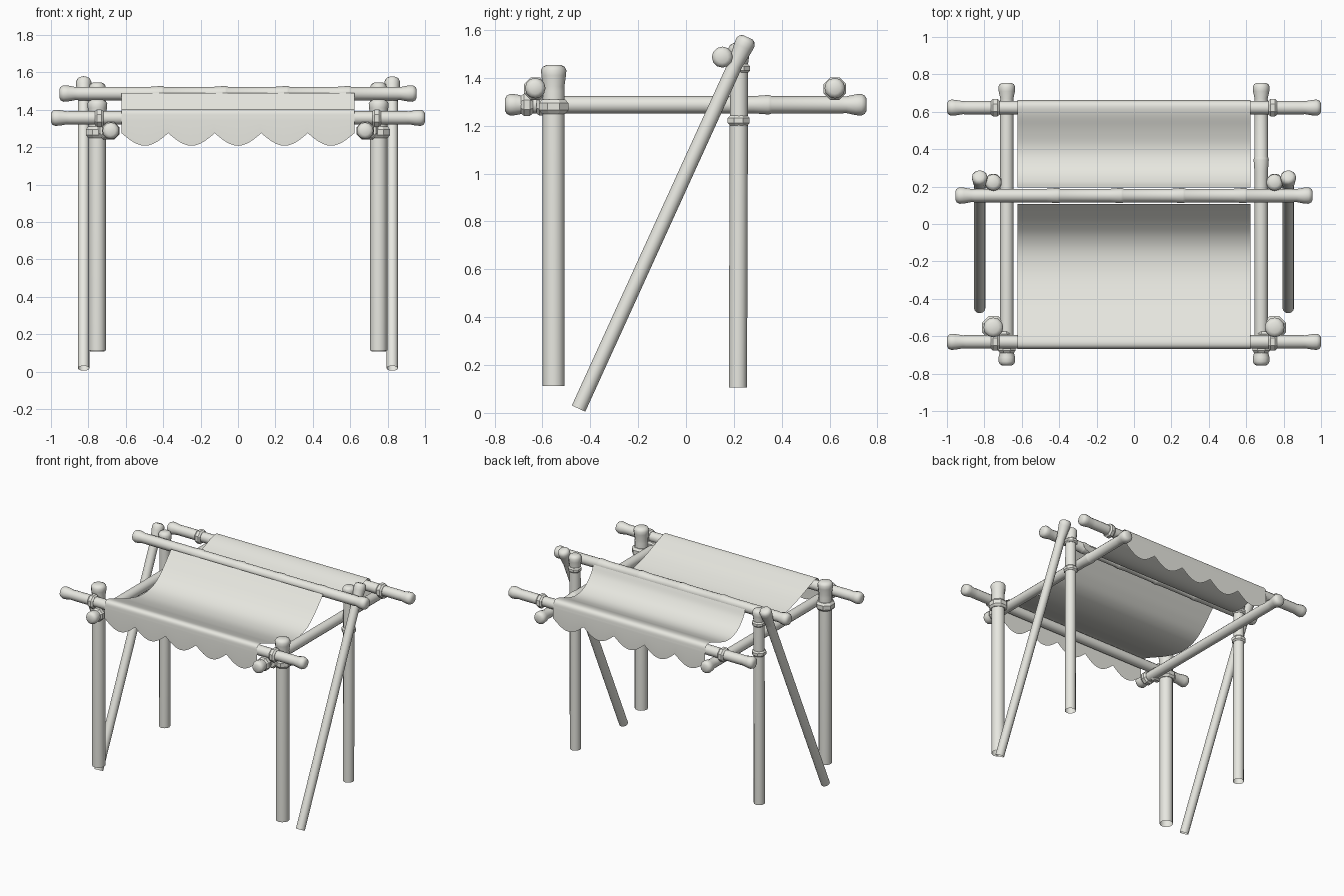
import bpy, bmesh, math
from mathutils import Vector

if "Cube" in bpy.data.objects:
    bpy.data.objects.remove(bpy.data.objects["Cube"])

mat = bpy.data.materials.new("pale_canvas_grey")
mat.use_nodes = True
COLOUR = (0.8, 0.8, 0.745, 1)
mat.diffuse_color = COLOUR
mat.node_tree.nodes["Principled BSDF"].inputs["Base Color"].default_value = COLOUR


def finish(name, bm, smooth=True):
    me = bpy.data.meshes.new(name)
    bm.to_mesh(me)
    bm.free()
    me.materials.append(mat)
    ob = bpy.data.objects.new(name, me)
    bpy.context.collection.objects.link(ob)
    if smooth:
        bpy.ops.object.select_all(action='DESELECT')
        ob.select_set(True)
        bpy.context.view_layer.objects.active = ob
        bpy.ops.object.shade_smooth_by_angle(angle=math.radians(42))


def turned(name, a, b, profile, sides=12, smooth=True, open_start=False):
    """Solid of (distance, radius) stations turned about the line a-b."""
    a, b = Vector(a), Vector(b)
    axis = (b - a).normalized()
    u = axis.orthogonal().normalized()
    v = axis.cross(u)
    bm = bmesh.new()
    rings = []
    for d, r in profile:
        ring = []
        for i in range(sides):
            t = math.tau * (i + 0.5) / sides
            ring.append(bm.verts.new(a + axis * d + (u * math.cos(t) + v * math.sin(t)) * r))
        rings.append(ring)
    for p, q in zip(rings, rings[1:]):
        for i in range(sides):
            j = (i + 1) % sides
            bm.faces.new((p[i], p[j], q[j], q[i]))
    if not open_start:
        bm.faces.new(rings[0][::-1])
    bm.faces.new(rings[-1])
    finish(name, bm, smooth)


def knob(length, r, big):
    """Flared, rounded end as stations running inward from the tip."""
    return [(0, big * 0.55), (0.008, big * 0.85), (0.022, big), (0.045, big * 0.97),
            (length, r * 0.97), (length + 0.02, r)]


def pole(name, a, b, r, big, flare=0.085, both=True, nodes=()):
    """Cane pole; single-ended poles are hollow at the foot."""
    full = (Vector(b) - Vector(a)).length
    end = knob(flare, r, big)
    start = end if both else [(0, r)]
    middle = []
    for n in nodes:
        middle += [(n - 0.07, r), (n - 0.01, r * 1.13), (n, r * 1.08), (n + 0.006, r)]
    turned(name, a, b, start + middle + [(full - d, k) for d, k in end[::-1]],
           open_start=not both)


def collar(name, centre, axis, radius, width):
    c, h = Vector(centre), Vector(axis) * width / 2
    turned(name, c - h, c + h, [(0, radius * 0.8), (width * 0.25, radius),
                                (width * 0.75, radius), (width, radius * 0.8)], 8, False)


X, Y, Z = (1, 0, 0), (0, 1, 0), (0, 0, 1)

# Uprights, braces, side rails and lashings on both sides
for side, s in (("left", 1), ("right", -1)):
    pole(f"{side}_front_post", (s * .752, -.553, .112), (s * .752, -.553, 1.455),
         .046, .053, .09, False)
    pole(f"{side}_rear_post", (s * .752, .217, .107), (s * .752, .222, 1.545),
         .038, .045, .09, False)
    pole(f"{side}_brace", (s * .825, -.449, .018), (s * .825, .258, 1.57),
         .031, .042, .13, False)
    pole(f"{side}_side_rail", (s * .68, -.757, 1.288), (s * .68, .755, 1.288),
         .036, .045, nodes=(1.11,) if s > 0 else ())
    collar(f"{side}_front_post_lashing", (s * .752, -.553, 1.28), Z, .066, .06)
    collar(f"{side}_front_rail_lashing", (s * .68, -.665, 1.288), Y, .05, .05)
    collar(f"{side}_front_corner_lashing", (s * .70, -.60, 1.29), Y, .052, .05)
    collar(f"{side}_rear_post_lashing", (s * .752, .22, 1.222), Z, .05, .04)
    collar(f"{side}_rear_post_top_lashing", (s * .752, .225, 1.44), Z, .047, .035)
    for end, y in (("front", -.63), ("rear", .622)):
        collar(f"{side}_{end}_beam_lashing", (s * .742, y, 1.355), X, .051, .045)

# Cross beams and ridge
for end, y in (("front", -.63), ("rear", .622)):
    pole(f"{end}_beam", (-1, y, 1.357), (1, y, 1.357), .036, .043)
pole("ridge_pole", (-.955, .152, 1.487), (.955, .152, 1.487), .036, .044,
     nodes=(.555, .895, 1.225, 1.555))


def spline(pts, steps=5):
    """Smooth curve through the points."""
    pts = [Vector(p) for p in pts]
    ext = [pts[0] * 2 - pts[1]] + pts + [pts[-1] * 2 - pts[-2]]
    out = []
    for p0, p1, p2, p3 in zip(ext, ext[1:], ext[2:], ext[3:]):
        for k in range(steps):
            t = k / steps
            out.append(0.5 * (2 * p1 + (p2 - p0) * t + (2 * p0 - 5 * p1 + 4 * p2 - p3) * t * t
                              + (3 * p1 - p0 - 3 * p2 + p3) * t ** 3))
    return out + [pts[-1]]


# Sagging canvas sheets with a scalloped hanging edge
def canvas(name, pts, half=.622, lobes=5, per_lobe=12):
    curve = spline(pts)
    hem_y = curve[-1].x
    n = lobes * per_lobe
    bm = bmesh.new()
    cols = []
    for i in range(n + 1):
        x = -half + 2 * half * i / n
        drop = abs(math.sin(math.pi * i / per_lobe))
        col = [bm.verts.new((x, p.x, p.y)) for p in curve]
        col.append(bm.verts.new((x, hem_y, 1.275 - .067 * drop)))
        cols.append(col)
    for c, d in zip(cols, cols[1:]):
        for k in range(len(c) - 1):
            bm.faces.new((c[k], c[k + 1], d[k + 1], d[k]))
    # Turn the sheet so its sagging face looks up
    bmesh.ops.recalc_face_normals(bm, faces=bm.faces)
    bm.normal_update()
    if sum(f.normal.z for f in bm.faces) < 0:
        bmesh.ops.reverse_faces(bm, faces=bm.faces)
    finish(name, bm)


canvas("front_canvas", [(.107, 1.49), (.055, 1.432), (.0, 1.374), (-.06, 1.324),
                        (-.13, 1.293), (-.21, 1.284), (-.3, 1.294), (-.42, 1.328),
                        (-.52, 1.366), (-.6, 1.396), (-.64, 1.404), (-.663, 1.39),
                        (-.669, 1.35)])
canvas("rear_canvas", [(.194, 1.492), (.225, 1.432), (.28, 1.377), (.35, 1.347), (.42, 1.344),
                       (.5, 1.365), (.58, 1.396), (.63, 1.405), (.656, 1.39), (.664, 1.35)])
